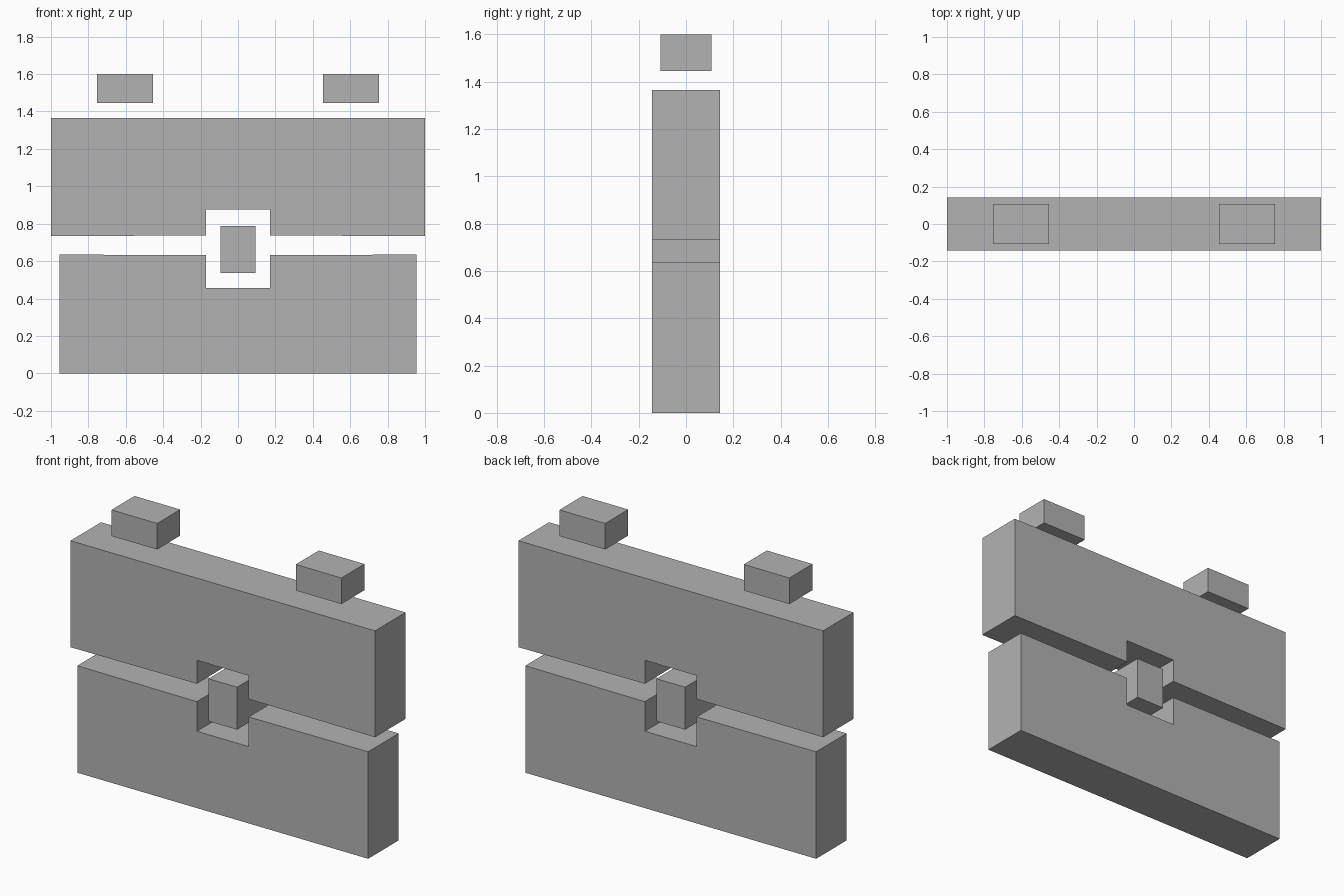
import bpy
import bmesh

cube = bpy.data.objects.get("Cube")
if cube:
    bpy.data.objects.remove(cube, do_unlink=True)

# One plain grey for every part
grey = bpy.data.materials.new("plain_grey")
grey.use_nodes = True
colour = (0.45, 0.45, 0.45, 1)
grey.diffuse_color = colour
grey.node_tree.nodes["Principled BSDF"].inputs["Base Color"].default_value = colour


def extrude_profile(name, points, half_depth):
    """Extrude an (x, z) outline symmetrically along y."""
    bm = bmesh.new()
    face = bm.faces.new([bm.verts.new((x, -half_depth, z)) for x, z in points])
    result = bmesh.ops.extrude_face_region(bm, geom=[face])
    verts = [v for v in result["geom"] if isinstance(v, bmesh.types.BMVert)]
    bmesh.ops.translate(bm, verts=verts, vec=(0, 2 * half_depth, 0))
    bmesh.ops.recalc_face_normals(bm, faces=bm.faces[:])
    mesh = bpy.data.meshes.new(name)
    bm.to_mesh(mesh)
    bm.free()
    mesh.materials.append(grey)
    obj = bpy.data.objects.new(name, mesh)
    bpy.context.collection.objects.link(obj)
    return obj


def block(name, x0, x1, z0, z1, half_depth):
    extrude_profile(name, [(x0, z0), (x1, z0), (x1, z1), (x0, z1)], half_depth)


def notched_slab(name, half_width, flat_z, edge_z, lip_z, notch_z):
    """Slab with a central notch cut into the edge facing the gap."""
    notch = 0.17
    half = [(half_width, flat_z), (half_width, edge_z),
            (notch, lip_z), (notch, notch_z)]
    mirrored = [(-x, z) for x, z in reversed(half)]
    extrude_profile(name, half + mirrored, DEPTH)


DEPTH = 0.143

# Two facing slabs
notched_slab("lower_slab", 0.955, 0, 0.635, 0.632, 0.456)
notched_slab("upper_slab", 1, 1.365, 0.733, 0.738, 0.877)

# Floating key between the notches
block("centre_key", -0.094, 0.094, 0.536, 0.788, DEPTH)

# Pair of floating top blocks
for side, sign in (("left", 1), ("right", -1)):
    inner, outer = sorted((0.455 * sign, 0.755 * sign))
    block(side + "_top_block", inner, outer, 1.445, 1.6, 0.108)
